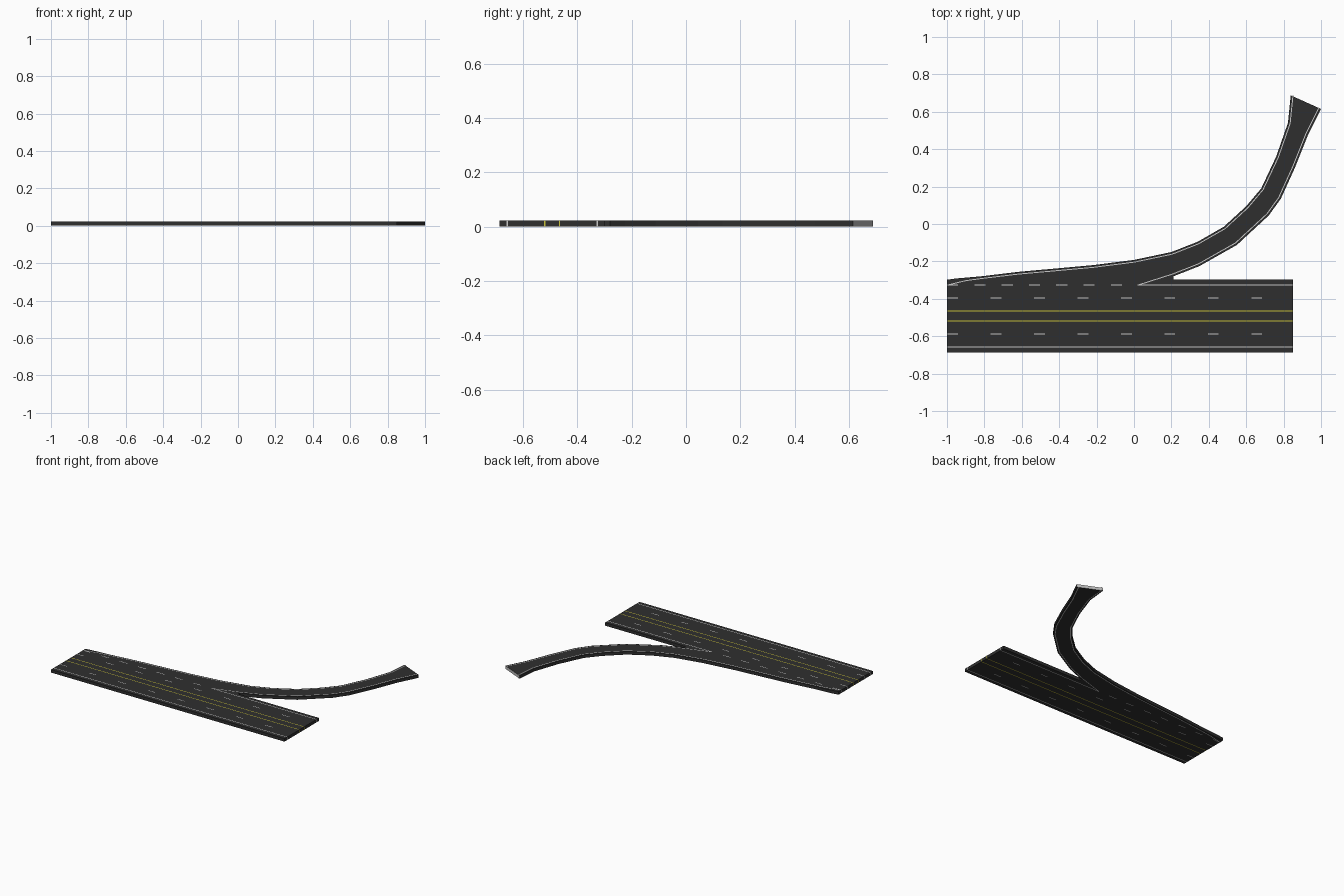
import bpy, bmesh
from mathutils import Vector

if "Cube" in bpy.data.objects:
    bpy.data.objects.remove(bpy.data.objects["Cube"])

Z0, Z1, EPS = 0.0004, 0.0220, 0.0004   # deck bottom, deck top, paint offset
X0, X1, YC, HALF = -1.0, 0.85, -0.4925, 0.1945
W = 0.005                              # painted line width


def material(name, rgb):
    m = bpy.data.materials.new(name)
    m.diffuse_color = (*rgb, 1)
    m.use_nodes = True
    m.node_tree.nodes["Principled BSDF"].inputs["Base Color"].default_value = m.diffuse_color
    return m


ASPHALT = material("asphalt", (0.028, 0.028, 0.028))
WHITE = material("white_paint", (0.75, 0.75, 0.75))
YELLOW = material("yellow_paint", (0.6, 0.55, 0.04))
CONCRETE = material("bare_end", (0.5, 0.5, 0.5))


def finish(bm, name, *mats):
    me = bpy.data.meshes.new(name)
    bm.to_mesh(me)
    bm.free()
    for m in mats:
        me.materials.append(m)
    ob = bpy.data.objects.new(name, me)
    bpy.context.collection.objects.link(ob)
    return ob


def quad(bm, pts):
    bm.faces.new([bm.verts.new(p) for p in pts])


def offset(pts, d):
    """Shift a 2D polyline sideways (positive = left of travel)."""
    out = []
    for i, p in enumerate(pts):
        a = Vector(pts[max(i - 1, 0)])
        b = Vector(pts[min(i + 1, len(pts) - 1)])
        t = (b - a).normalized()
        out.append((p[0] - t.y * d, p[1] + t.x * d))
    return out


def paint(name, lines, mat):
    """Ribbons on the top and underside of the deck."""
    bm = bmesh.new()
    for pts in lines:
        a, b = offset(pts, -W / 2), offset(pts, W / 2)
        for i in range(len(pts) - 1):
            ring = (a[i], a[i + 1], b[i + 1], b[i])
            quad(bm, [(*p, Z1 + EPS) for p in ring])
            quad(bm, [(*p, Z0 - EPS) for p in reversed(ring)])
    # Lines that reach a cut end of the road show on the end face
    for pts in lines:
        for x, y in (pts[0], pts[-1]):
            if x in (X0, X1):
                s = 1 if x == X1 else -1
                xe, h = x + s * EPS, s * W / 2
                quad(bm, [(xe, y - h, Z0), (xe, y + h, Z0),
                          (xe, y + h, Z1), (xe, y - h, Z1)])
    return finish(bm, name, mat)


# Ramp edges, from the junction to the far end
left_edge = [(-1, -0.298), (-0.95, -0.291), (-0.82, -0.28), (-0.62, -0.256),
             (-0.22, -0.22), (0, -0.192), (0.2, -0.15), (0.34, -0.095),
             (0.48, -0.015), (0.60, 0.095), (0.68, 0.19), (0.76, 0.36),
             (0.823, 0.54), (0.838, 0.688)]
right_edge = [(0.21, -0.28), (0.35, -0.225), (0.55, -0.112), (0.72, 0.045),
              (0.785, 0.135), (0.86, 0.30), (0.93, 0.475), (1.0, 0.615)]

# Road deck: carriageway and exit ramp as one extruded outline
outline = [(X0, YC - HALF), (X1, YC - HALF), (X1, YC + HALF), (0.21, YC + HALF)]
outline += right_edge + left_edge[::-1]
bm = bmesh.new()
base = bm.faces.new([bm.verts.new((x, y, Z0)) for x, y in outline])
res = bmesh.ops.extrude_face_region(bm, geom=[base], use_keep_orig=True)
for v in res["geom"]:
    if isinstance(v, bmesh.types.BMVert):
        v.co.z = Z1
bmesh.ops.recalc_face_normals(bm, faces=bm.faces)
for f in bm.faces:                     # bare end of the ramp
    c = f.calc_center_median()
    if len(f.verts) == 4 and abs(c.x - 0.919) < 0.01 and c.y > 0.62:
        f.material_index = 1
bmesh.ops.triangulate(bm, faces=[f for f in bm.faces if len(f.verts) > 4])
finish(bm, "road_deck", ASPHALT, CONCRETE)

# Centre lines
paint("centre_lines", [[(X0, YC + s * 0.027), (X1, YC + s * 0.027)] for s in (-1, 1)], YELLOW)

# Solid carriageway edge lines
EDGE = 0.1655
paint("edge_lines", [[(X0, YC - EDGE), (X1, YC - EDGE)],
                     [(0.02, YC + EDGE), (X1, YC + EDGE)]], WHITE)

# Lane dashes
paint("lane_dashes", [[(X0 + 0.2325 * k, YC + s * 0.0965), (X0 + 0.2325 * k + 0.058, YC + s * 0.0965)]
                      for k in range(8) for s in (-1, 1)], WHITE)

# Short dashes across the exit mouth
paint("exit_dashes", [[(X0 + 0.146 * k, YC + EDGE), (X0 + 0.146 * k + 0.06, YC + EDGE)]
                      for k in range(7)], WHITE)

# Ramp edge lines
paint("ramp_lines", [[(X0, YC + EDGE), (-0.90, -0.303)] + offset(left_edge, -0.012)[2:],
                     [(0.02, YC + EDGE)] + offset(right_edge, 0.013)], WHITE)
